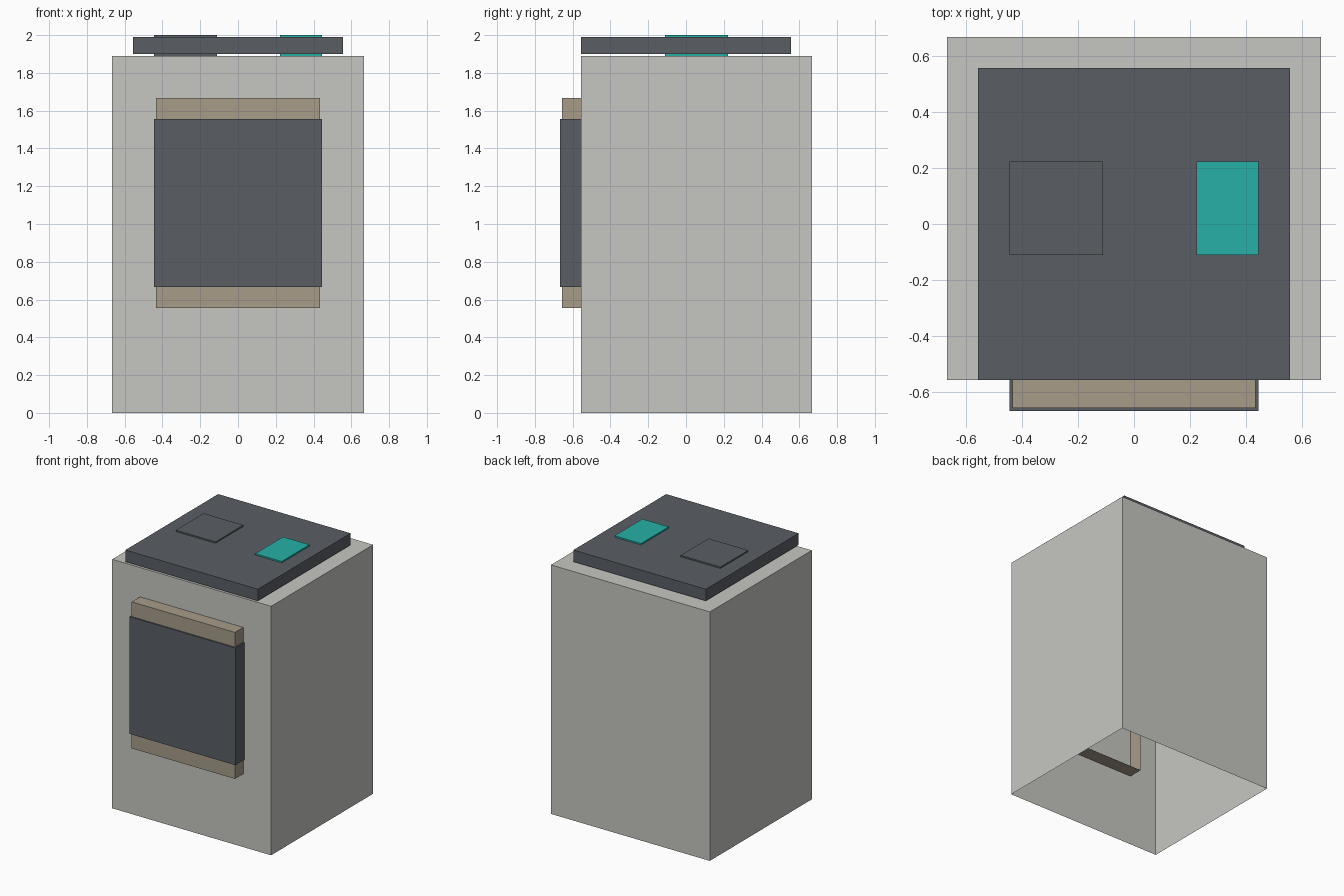
import bpy
import bmesh
from mathutils import Vector

if "Cube" in bpy.data.objects:
    bpy.data.objects.remove(bpy.data.objects["Cube"])

U = 1 / 9  # modelling grid unit


def material(name, rgb):
    def lin(c):
        c /= 255
        return c / 12.92 if c <= 0.04045 else ((c + 0.055) / 1.055) ** 2.4
    m = bpy.data.materials.new(name)
    m.diffuse_color = (*[lin(c) for c in rgb], 1)
    m.use_nodes = True
    m.node_tree.nodes["Principled BSDF"].inputs["Base Color"].default_value = m.diffuse_color
    return m


def box(name, lo, hi, mat, open_side):
    """Box between two corners in grid units, without the face on open_side."""
    lo, hi = Vector(lo) * U, Vector(hi) * U
    bm = bmesh.new()
    bmesh.ops.create_cube(bm, size=1)
    bm.normal_update()
    side = Vector(open_side)
    bmesh.ops.delete(bm, geom=[f for f in bm.faces if f.normal.dot(side) > 0.9],
                     context='FACES')
    for v in bm.verts:
        v.co = [lo[i] + (v.co[i] + 0.5) * (hi[i] - lo[i]) for i in range(3)]
    mesh = bpy.data.meshes.new(name)
    bm.to_mesh(mesh)
    bm.free()
    mesh.materials.append(mat)
    bpy.context.collection.objects.link(bpy.data.objects.new(name, mesh))


grey = material("light_grey", (198, 198, 193))
dark = material("dark_slate", (90, 95, 101))
tan = material("tan", (167, 156, 137))
teal = material("teal", (38, 176, 166))

DOWN, BACK = (0, 0, -1), (0, 1, 0)

# hollow cabinet, open underneath
box("cabinet", (-6, -5, 0), (6, 6, 17), grey, DOWN)
# front panel: tan block sunk through the wall, dark door around it
box("front_block", (-3.9, -5.9, 5), (3.9, -4, 15), tan, BACK)
box("front_door", (-4, -6, 6), (4, -5, 14), dark, BACK)
# top slab with two raised tiles
box("top_slab", (-5, -5, 17.1), (5, 5, 17.9), dark, DOWN)
box("dark_tile", (-4, -1, 17), (-1, 2, 18), dark, DOWN)
box("teal_tile", (2, -1, 17), (4, 2, 18), teal, DOWN)
